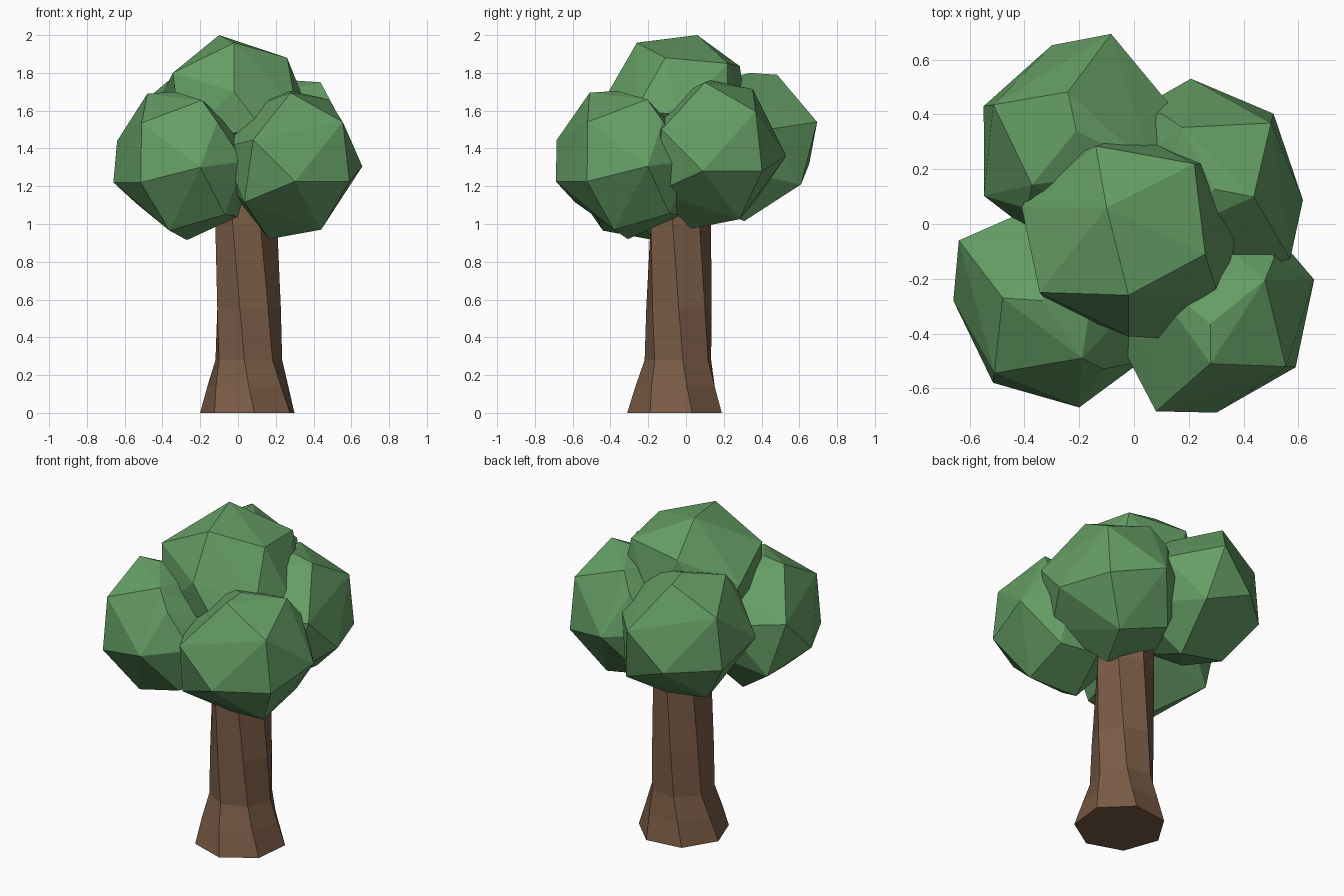
import bpy, bmesh, math
from mathutils import Vector, Matrix

if "Cube" in bpy.data.objects:
    bpy.data.objects.remove(bpy.data.objects["Cube"])


def material(name, color):
    m = bpy.data.materials.new(name)
    m.diffuse_color = (*color, 1)
    m.use_nodes = True
    m.node_tree.nodes["Principled BSDF"].inputs["Base Color"].default_value = m.diffuse_color
    return m


def finish(bm, name, mat):
    bmesh.ops.recalc_face_normals(bm, faces=bm.faces[:])
    me = bpy.data.meshes.new(name)
    bm.to_mesh(me)
    bm.free()
    me.materials.append(mat)
    ob = bpy.data.objects.new(name, me)
    bpy.context.collection.objects.link(ob)


bark = material("bark", (0.19, 0.105, 0.06))
leaf = material("leaf", (0.13, 0.34, 0.13))

# Trunk: seven-sided rings (height, radius, centre x, centre y, start angle)
rings = [(0, 0.258, 0.056, -0.055, -83), (0.14, 0.22, 0.053, -0.048, -89),
         (0.28, 0.182, 0.053, -0.038, -96), (0.55, 0.177, 0.05, -0.038, -103),
         (1.0, 0.168, 0.043, -0.035, -115), (1.35, 0.155, 0.03, -0.03, -122)]
SIDES = 7
bm = bmesh.new()
loops = []
for z, r, cx, cy, start in rings:
    angles = [math.radians(start + i * 360 / SIDES) for i in range(SIDES)]
    loops.append([bm.verts.new((cx + r * math.cos(a), cy + r * math.sin(a), z))
                  for a in angles])
for lo, hi in zip(loops, loops[1:]):
    for i in range(SIDES):
        j = (i + 1) % SIDES
        bm.faces.new((lo[i], lo[j], hi[j], hi[i]))
bm.faces.new(loops[0][::-1])
bm.faces.new(loops[-1])
finish(bm, "trunk", bark)


# Foliage: convex faceted clump from a few corners, turned about z and placed
def foliage(name, corners, centre, turn=0):
    bm = bmesh.new()
    rot = Matrix.Rotation(math.radians(turn), 3, 'Z')
    for c in corners:
        bm.verts.new(rot @ Vector(c) + Vector(centre))
    bmesh.ops.convex_hull(bm, input=bm.verts[:])
    inner = [v for v in bm.verts if not v.link_faces]
    bmesh.ops.delete(bm, geom=inner, context='VERTS')
    finish(bm, name, leaf)


# One side clump shape, outer side first, then crown, underside and inner side
side = [(-.39, 0, -.08), (-.245, -.30, -.08), (-.37, .22, .14), (.07, -.39, 0),
        (-.21, .01, .39), (-.065, 0, .40), (.08, -.21, .355), (.16, -.25, .24),
        (-.24, -.265, .235), (0, .11, -.385), (-.093, -.16, -.335),
        (.2, -.2, -.25), (-.27, .26, -.19), (.30, -.22, .03),
        (-.05, .36, .10), (.15, .23, .30), (.36, .08, .08), (.2, .32, -.1),
        (.27, .02, -.26)]
foliage("foliage_front_left", side, (-.27, -.28, 1.30))
foliage("foliage_front_right", side, (.274, -.30, 1.305), 94)
foliage("foliage_back_right", side, (.23, .135, 1.36), 173)
foliage("foliage_back_left", side, (-.193, .278, 1.40), -74)

# Top clump
top = [(-.1, .06, .40), (-.02, -.26, .36), (-.14, .285, .235), (.22, .22, .25),
       (.38, -.04, -.02), (.26, -.11, .28), (-.41, .06, .07), (-.345, -.25, .20),
       (-.02, -.41, .10), (.13, -.42, -.1), (.31, -.27, 0), (-.3, -.3, -.15),
       (-.35, .2, -.12), (.3, .22, -.12), (0, .33, -.1), (0, -.03, -.38)]
foliage("foliage_top", top, (0, 0, 1.60))
